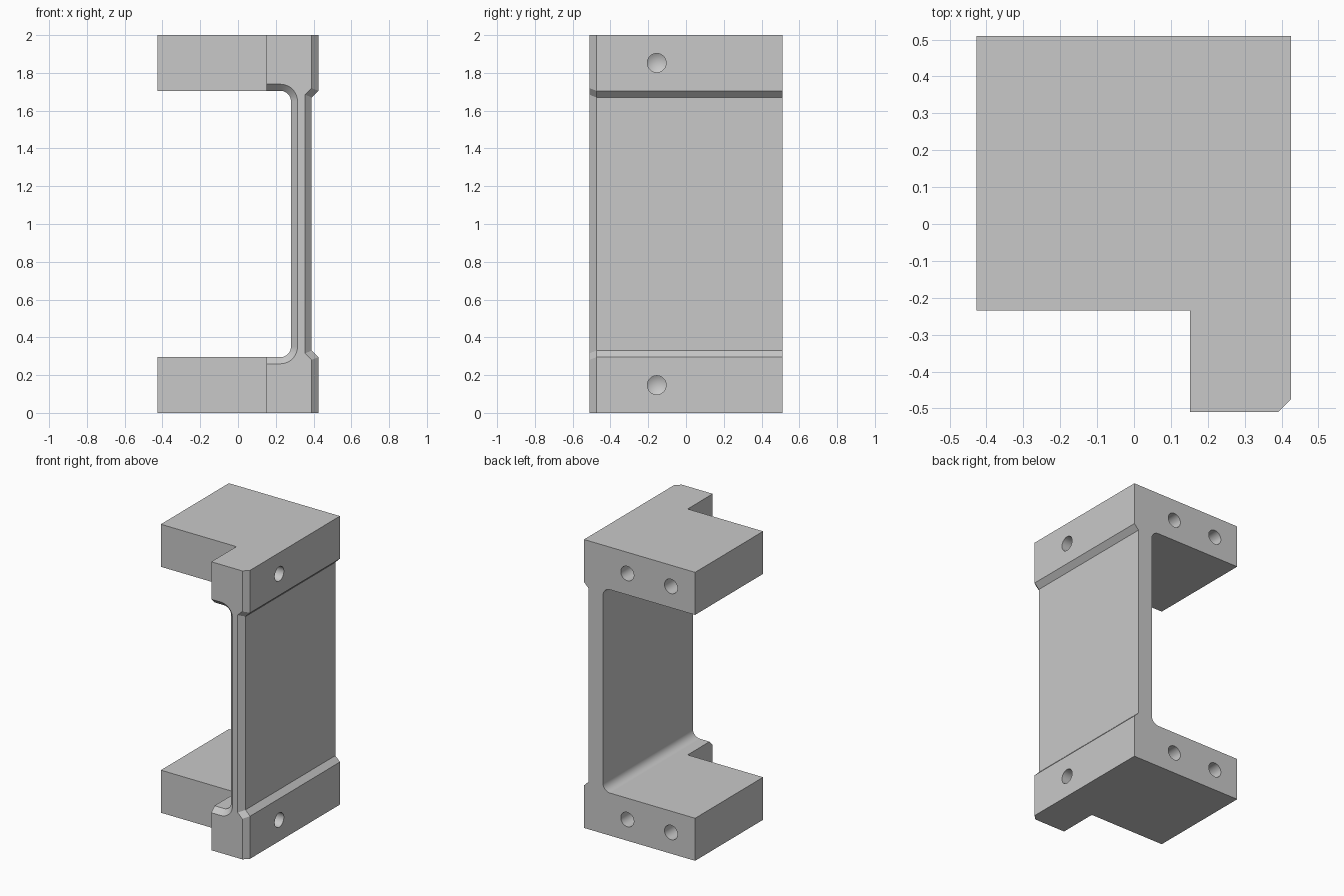
import bpy, bmesh, math
from mathutils import Matrix, Vector

cube = bpy.data.objects.get("Cube")
if cube:
    bpy.data.objects.remove(cube, do_unlink=True)

LEFT, RIGHT = -0.427, 0.425      # extent in x
HALF_Y = 0.51                    # half extent in y
CH = 0.035                       # front chamfer and outer step size
ARM = 0.295                      # arm thickness
FILLET = 0.055
WEB_IN = 0.28                    # inner face of the web
HOLE_R, HOLE_Z, HOLE_DEPTH = 0.05, 0.147, 0.25

metal = bpy.data.materials.new("machined grey")
metal.use_nodes = True
colour = (0.584, 0.584, 0.584, 1)
metal.diffuse_color = colour
metal.node_tree.nodes["Principled BSDF"].inputs["Base Color"].default_value = colour


def profile(d):
    """C-shaped section, inset by d along the web and the inner arm faces."""
    k = d * math.tan(math.pi / 8)
    outer = [(LEFT, 0), (RIGHT - d, 0), (RIGHT - d, ARM - k), (RIGHT - CH - d, ARM + CH - k)]
    cx, cz, r = WEB_IN - FILLET, ARM + FILLET, FILLET + d
    inner = [(LEFT, ARM - d)]
    for i in range(13):
        a = -math.pi / 2 + i * math.pi / 24
        inner.append((cx + r * math.cos(a), cz + r * math.sin(a)))
    mirror = lambda pts: [(x, 2 - z) for x, z in pts]
    return outer + mirror(outer[::-1]) + mirror(inner) + inner[::-1]


def finish(bm, name):
    bmesh.ops.recalc_face_normals(bm, faces=bm.faces)
    mesh = bpy.data.meshes.new(name)
    bm.to_mesh(mesh)
    bm.free()
    mesh.materials.append(metal)
    obj = bpy.data.objects.new(name, mesh)
    bpy.context.collection.objects.link(obj)
    return obj


# Bracket body: section lofted through a chamfered front edge to the back
bm = bmesh.new()
rings = [[bm.verts.new((x, y, z)) for x, z in profile(d)]
         for y, d in ((-HALF_Y, CH), (CH - HALF_Y, 0), (HALF_Y, 0))]
for a, b in zip(rings, rings[1:]):
    for i in range(len(a)):
        j = (i + 1) % len(a)
        bm.faces.new((a[i], a[j], b[j], b[i]))
bm.faces.new(rings[0])
bm.faces.new(rings[-1])
bracket = finish(bm, "bracket_body")


def notch_cutter():
    """Clears the front of both arms."""
    bm = bmesh.new()
    low, high = Vector((-1, -1, -1)), Vector((0.152, -0.235, 3))
    size = Matrix.Diagonal((high - low).to_4d())
    size[3][3] = 1
    bmesh.ops.create_cube(bm, size=1, matrix=Matrix.Translation((low + high) / 2) @ size)
    return finish(bm, "notch_cutter")


def drill(position, direction):
    """Blind round hole with a conical tip."""
    bm = bmesh.new()
    rings = []
    for depth in (-0.05, HOLE_DEPTH):
        rings.append([bm.verts.new((HOLE_R * math.cos(i * math.tau / 32),
                                    HOLE_R * math.sin(i * math.tau / 32), depth))
                      for i in range(32)])
    tip = bm.verts.new((0, 0, HOLE_DEPTH + 0.03))
    bm.faces.new(rings[0])
    for i in range(32):
        j = (i + 1) % 32
        bm.faces.new((rings[0][i], rings[0][j], rings[1][j], rings[1][i]))
        bm.faces.new((rings[1][i], rings[1][j], tip))
    turn = Vector(direction).to_track_quat("Z", "Y").to_matrix().to_4x4()
    bm.transform(Matrix.Translation(position) @ turn)
    return finish(bm, "drill_cutter")


# Notch, plus one side hole and two back holes at each end
cutters = [notch_cutter()]
for z in (HOLE_Z, 2 - HOLE_Z):
    cutters.append(drill((RIGHT, -0.155, z), (-1, 0, 0)))
    for x in (0.093, -0.242):
        cutters.append(drill((x, HALF_Y, z), (0, -1, 0)))

bpy.ops.object.select_all(action="DESELECT")
bracket.select_set(True)
bpy.context.view_layer.objects.active = bracket
for cutter in cutters:
    cutter.hide_render = True
    mod = bracket.modifiers.new("cut", "BOOLEAN")
    mod.operation = "DIFFERENCE"
    mod.solver = "EXACT"
    mod.object = cutter
    bpy.ops.object.modifier_apply(modifier=mod.name)
    bpy.data.objects.remove(cutter, do_unlink=True)

# Smooth fillets and bores, flat faces kept flat
bpy.ops.object.shade_smooth_by_angle(angle=math.radians(20))
weighted = bracket.modifiers.new("weighted normals", "WEIGHTED_NORMAL")
weighted.keep_sharp = True
